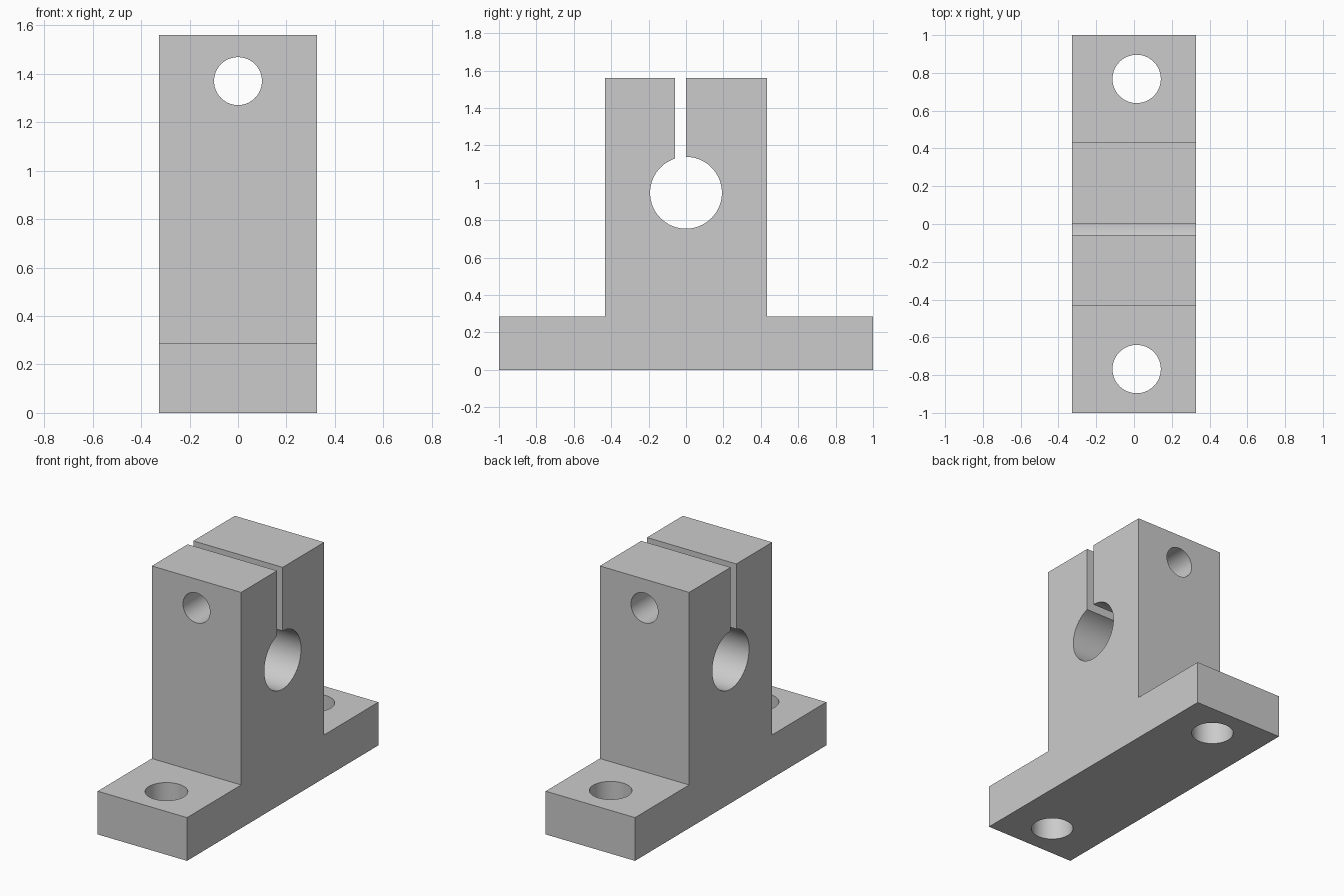
import bpy
import math

HALF_WIDTH = 0.327
if "Cube" in bpy.data.objects:
    bpy.data.objects.remove(bpy.data.objects["Cube"], do_unlink=True)

# Single grey metal
metal = bpy.data.materials.new("grey metal")
metal.use_nodes = True
grey = (0.6, 0.6, 0.6, 1)
metal.diffuse_color = grey
metal.node_tree.nodes["Principled BSDF"].inputs["Base Color"].default_value = grey


def extrude_profile(name, points, half_width):
    """Extrude a closed (y, z) outline along x."""
    n = len(points)
    verts = [(x, y, z) for x in (-half_width, half_width) for y, z in points]
    faces = [tuple(reversed(range(n))), tuple(range(n, 2 * n))]
    faces += [(i, (i + 1) % n, n + (i + 1) % n, n + i) for i in range(n)]
    mesh = bpy.data.meshes.new(name)
    mesh.from_pydata(verts, [], faces)
    obj = bpy.data.objects.new(name, mesh)
    bpy.context.collection.objects.link(obj)
    mesh.materials.append(metal)
    return obj


def drill(body, name, radius, depth, location, rotation=(0, 0, 0)):
    """Cut a round hole through the body."""
    bpy.ops.mesh.primitive_cylinder_add(vertices=64, radius=radius, depth=depth,
                                        location=location, rotation=rotation)
    cutter = bpy.context.object
    cutter.name = name
    cutter.data.materials.append(metal)
    cut = body.modifiers.new(name, 'BOOLEAN')
    cut.operation = 'DIFFERENCE'
    cut.solver = 'EXACT'
    cut.object = cutter
    bpy.context.view_layer.objects.active = body
    bpy.ops.object.modifier_apply(modifier=name)
    bpy.data.objects.remove(cutter, do_unlink=True)


# Outline of base and tower, with the clamp slot and shaft bore in one loop
base_z, top_z, tower_y = 0.286, 1.56, 0.434
slot_front, slot_back = -0.059, 0.0
bore_z, bore_r = 0.947, 0.192
start = math.pi / 2
end = math.acos(slot_front / bore_r) - 2 * math.pi
steps = 72
bore = [(bore_r * math.cos(a), bore_z + bore_r * math.sin(a))
        for a in (start + (end - start) * i / steps for i in range(steps + 1))]
outline = [(-1, 0), (1, 0), (1, base_z), (tower_y, base_z), (tower_y, top_z),
           (slot_back, top_z)] + bore + [
           (slot_front, top_z), (-tower_y, top_z), (-tower_y, base_z), (-1, base_z)]
body = extrude_profile("shaft_support_block", outline, HALF_WIDTH)

# Clamp screw hole through both jaws, and mounting holes in the feet
drill(body, "clamp_screw_hole", 0.099, 2, (0, 0, 1.37), (math.pi / 2, 0, 0))
for side in (-1, 1):
    drill(body, "mounting_hole", 0.128, 1, (0.014, side * 0.768, 0.1))

# Smooth the bores, keep the block edges sharp
bpy.ops.object.select_all(action='DESELECT')
body.select_set(True)
bpy.context.view_layer.objects.active = body
bpy.ops.object.shade_smooth_by_angle(angle=math.radians(30))
